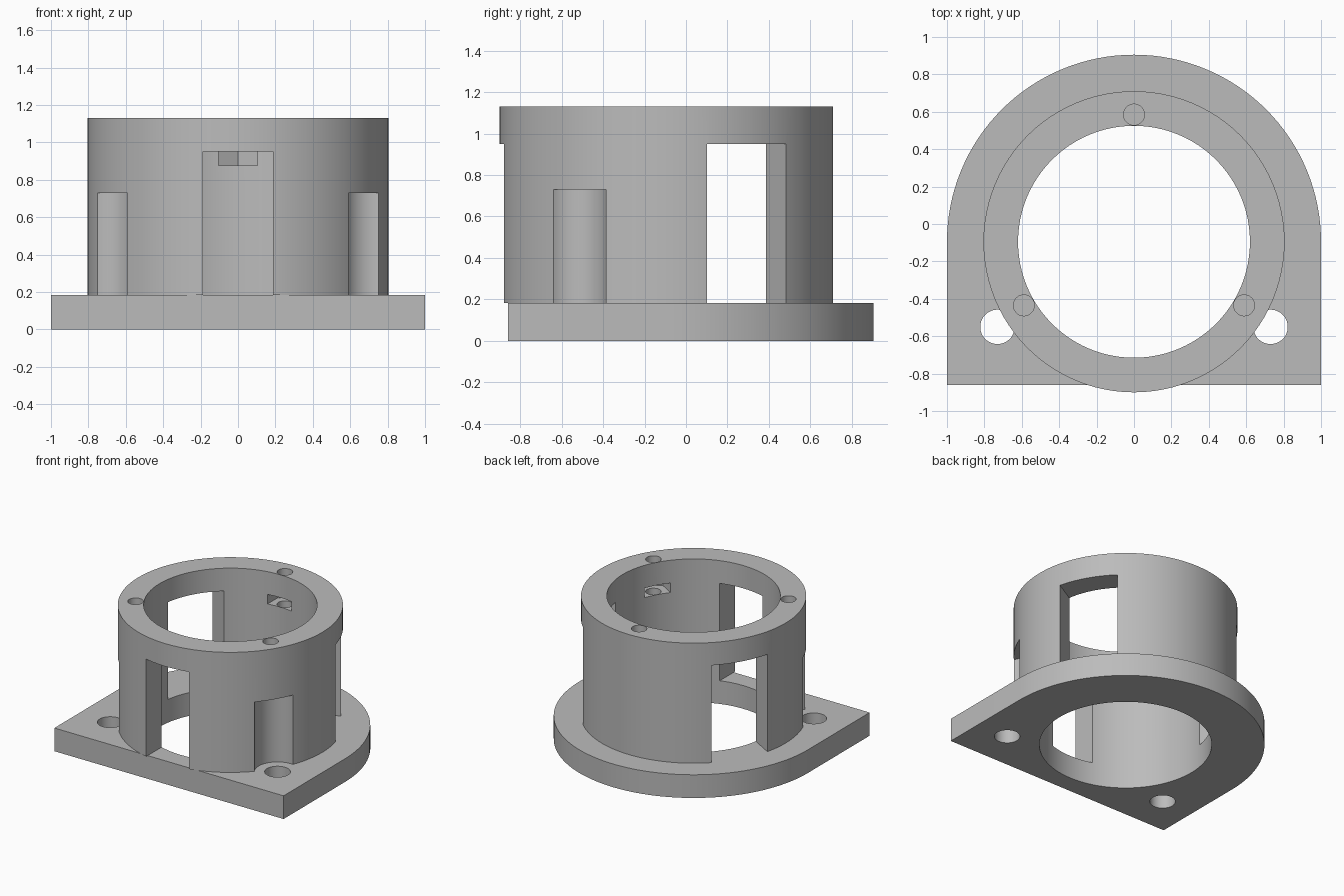
import bpy
import bmesh
from math import cos, sin, pi, radians
from mathutils import Matrix

if "Cube" in bpy.data.objects:
    bpy.data.objects.remove(bpy.data.objects["Cube"], do_unlink=True)

CY = -0.095          # y of the ring axis
PLATE_TOP = 0.183
TOP = 1.13
OUTER, INNER = 0.805, 0.62

grey = bpy.data.materials.new("plain grey")
grey.use_nodes = True
colour = (0.5, 0.5, 0.5, 1)
grey.diffuse_color = colour
grey.node_tree.nodes["Principled BSDF"].inputs["Base Color"].default_value = colour


def prism(name, outline, z0, z1):
    """Extrude a flat outline from z0 up to z1."""
    bm = bmesh.new()
    face = bm.faces.new([bm.verts.new((x, y, z0)) for x, y in outline])
    top = bmesh.ops.extrude_face_region(bm, geom=[face])
    verts = [v for v in top["geom"] if isinstance(v, bmesh.types.BMVert)]
    bmesh.ops.translate(bm, verts=verts, vec=(0, 0, z1 - z0))
    bmesh.ops.recalc_face_normals(bm, faces=bm.faces)
    mesh = bpy.data.meshes.new(name)
    bm.to_mesh(mesh)
    bm.free()
    mesh.materials.append(grey)
    obj = bpy.data.objects.new(name, mesh)
    bpy.context.collection.objects.link(obj)
    return obj


def circle(r, x=0, y=CY, n=96):
    return [(x + r * cos(2 * pi * i / n), y + r * sin(2 * pi * i / n)) for i in range(n)]


def turned(outline, degrees):
    """Turn an outline drawn along +x around the ring axis."""
    m = Matrix.Translation((0, CY, 0)) @ Matrix.Rotation(radians(degrees), 4, "Z")
    return [(m @ Matrix.Translation((x, y, 0))).translation.xy for x, y in outline]


def cut(target, outline, z0, z1):
    cutter = prism("cutter", outline, z0, z1)
    cutter.hide_render = True
    mod = target.modifiers.new("cut", "BOOLEAN")
    mod.operation, mod.solver, mod.object = "DIFFERENCE", "EXACT", cutter
    bpy.ops.object.select_all(action="DESELECT")
    bpy.context.view_layer.objects.active = target
    target.select_set(True)
    bpy.ops.object.modifier_apply(modifier=mod.name)
    bpy.data.objects.remove(cutter, do_unlink=True)


# Base plate: square front, round back
arc = [(cos(pi * i / 64), CY + sin(pi * i / 64)) for i in range(65)]
plate = prism("base_plate", arc + [(-1, -0.86), (1, -0.86)], 0, PLATE_TOP)
cut(plate, circle(INNER), -0.1, 0.5)

# Upright ring
ring = prism("upright_ring", circle(OUTER), PLATE_TOP, TOP)
cut(ring, circle(INNER), 0, 1.5)

# Mounting holes in the plate, with clearance pockets in the ring
for side in (-1, 1):
    cut(plate, circle(0.092, side * 0.73, -0.55, 48), -0.1, 0.5)
    cut(ring, circle(0.165, side * 0.73, -0.55, 64), 0, 0.73)

# Three windows through the ring wall
for angle, half in ((-90, 0.186), (30, 0.22), (150, 0.22)):
    box = [(0.4, -half), (1, -half), (1, half), (0.4, half)]
    cut(ring, turned(box, angle), 0, 0.95)

# Three screw holes from the top, each with a nut slot open to the inside
HOLE_R = 0.68
slot = [(0.5, -0.104), (HOLE_R + 0.06, -0.104), (HOLE_R + 0.118, 0),
        (HOLE_R + 0.06, 0.104), (0.5, 0.104)]
for angle in (90, 210, 330):
    cut(ring, turned(circle(0.056, HOLE_R, 0, 32), angle), 0.78, 1.5)
    cut(ring, turned(slot, angle), 0.875, 0.95)

# Smooth curved walls, crisp edges
for obj in (plate, ring):
    bpy.ops.object.select_all(action="DESELECT")
    bpy.context.view_layer.objects.active = obj
    obj.select_set(True)
    bpy.ops.object.shade_smooth_by_angle(angle=radians(25))
